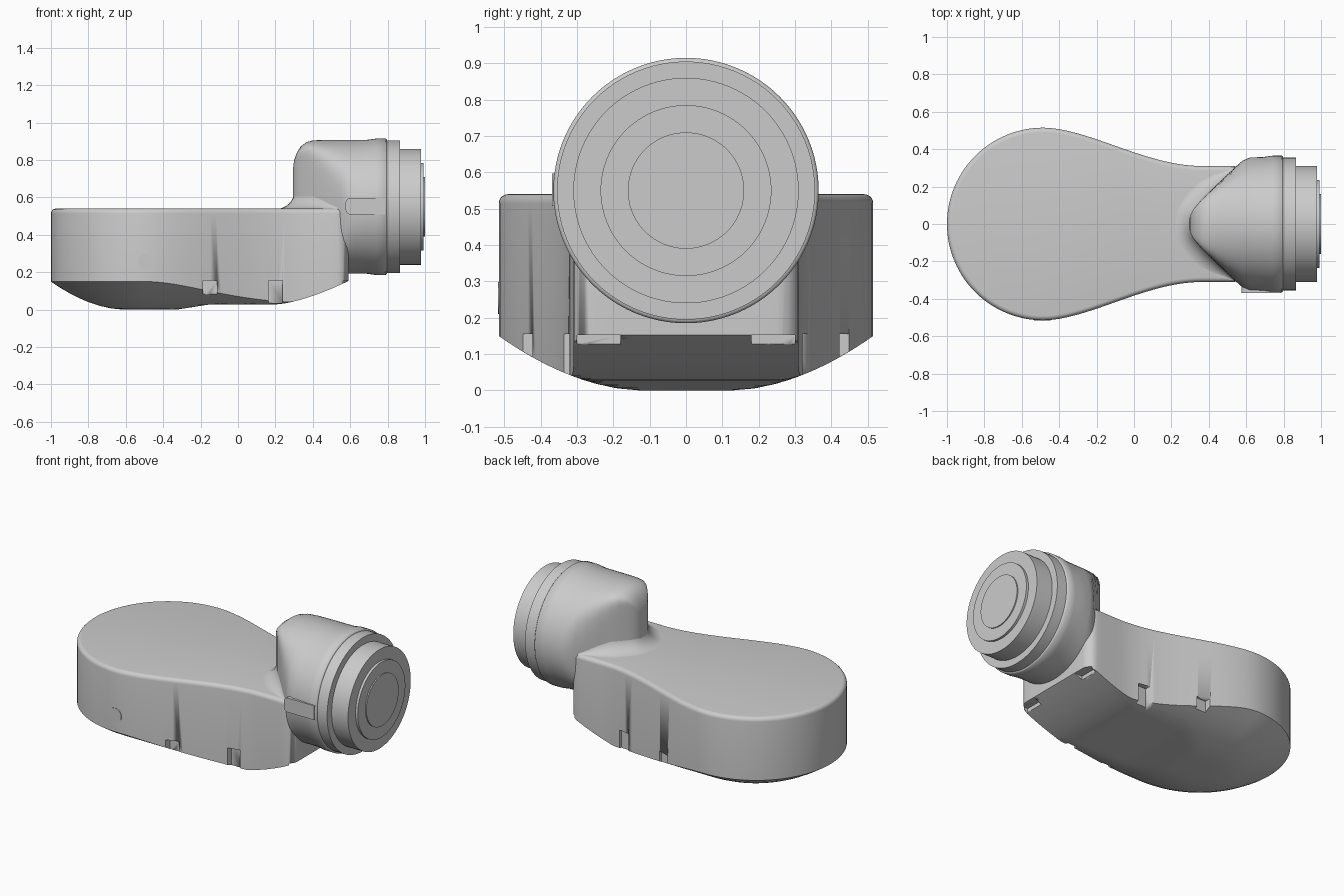
import bpy, bmesh
from math import sin, cos, pi, radians, sqrt
from mathutils import Vector

if "Cube" in bpy.data.objects:
    bpy.data.objects.remove(bpy.data.objects["Cube"])

grey = bpy.data.materials.new("light_grey")
grey.use_nodes = True
colour = (0.6, 0.6, 0.6, 1)
grey.diffuse_color = colour
grey.node_tree.nodes["Principled BSDF"].inputs["Base Color"].default_value = colour


def finish(name, bm, angle=35):
    bmesh.ops.remove_doubles(bm, verts=bm.verts, dist=0.0001)
    bmesh.ops.recalc_face_normals(bm, faces=bm.faces)
    mesh = bpy.data.meshes.new(name)
    bm.to_mesh(mesh)
    bm.free()
    mesh.materials.append(grey)
    mesh.shade_smooth()
    mesh.set_sharp_from_angle(angle=radians(angle))
    obj = bpy.data.objects.new(name, mesh)
    bpy.context.scene.collection.objects.link(obj)
    return obj


def loft(name, rings, closed=True, cap_start=True, cap_end=True, angle=35):
    """Skin a list of rings that all have the same number of points."""
    bm = bmesh.new()
    rows = [[bm.verts.new(p) for p in ring] for ring in rings]
    n = len(rows[0])
    for a, b in zip(rows, rows[1:]):
        for i in range(n if closed else n - 1):
            j = (i + 1) % n
            bm.faces.new((a[i], a[j], b[j], b[i]))
    if cap_start:
        bm.faces.new(rows[0])
    if cap_end:
        bm.faces.new(rows[-1])
    return finish(name, bm, angle)


def box(bm, lo, hi):
    lo, hi = Vector(lo), Vector(hi)
    verts = bmesh.ops.create_cube(bm, size=1)["verts"]
    for v in verts:
        v.co = Vector([(lo[k] + hi[k]) / 2 + v.co[k] * (hi[k] - lo[k]) for k in range(3)])


# Body plan: round rear bowl, waist tapering to a straight neck with rounded corners
BOWL_X, BOWL_R, NECK, END, TOP = -0.485, 0.515, 0.31, 0.59, 0.54


def half_width(x):
    t = min(1, max(0, (x - BOWL_X) / 0.85)) ** 0.92
    return NECK + (BOWL_R - NECK) * (1 - t * t * (3 - 2 * t))


def underside(x, y):
    r = sqrt(min(0, x - BOWL_X) ** 2 + y * y)
    dish = 0.15 * (max(0, r - 0.12) / 0.395) ** 1.85
    step = 0.028 * min(1, max(0, (x + 0.33) / 0.18))
    ramp = 0.125 * (max(0, x - 0.2) / 0.39) ** 1.5
    return max(dish, step + ramp)


half = [(BOWL_X - BOWL_R * cos(a), BOWL_R * sin(a))
        for a in [pi / 2 * i / 28 for i in range(28)]]
half += [(x, half_width(x)) for x in [BOWL_X + 1.015 * i / 36 for i in range(37)]]
corner = 0.06
half += [(END - corner + corner * sin(a), NECK - corner + corner * cos(a))
         for a in [pi / 2 * i / 6 for i in range(7)]]
half += [(END, y) for y in (0.17, 0.08, 0)]
plan = half + [(x, -y) for x, y in reversed(half[1:-1])]


def shrink(x, y, keep=1, inset=0):
    spine = Vector((min(0.4, max(BOWL_X, x)), 0))
    out = Vector((x, y)) - spine
    return spine + out * (keep - inset / out.length)


rings = []
for keep in (0, 0.12, 0.25, 0.38, 0.5, 0.6, 0.7, 0.8, 0.9, 1):
    flat = [shrink(x, y, keep) for x, y in plan]
    rings.append([(p.x, p.y, underside(p.x, p.y)) for p in flat])
round_r = 0.025
for i in range(6):
    a = pi / 2 * i / 5
    flat = [shrink(x, y, 1, round_r * (1 - cos(a))) for x, y in plan]
    rings.append([(p.x, p.y, TOP - round_r + round_r * sin(a)) for p in flat])
body = loft("body", rings, cap_start=False, angle=30)

# Notches cut into the lower edge of the body
bm = bmesh.new()
for side in (-1, 1):
    for x in (-0.15, 0.2):
        w = half_width(x)
        y0, y1 = sorted((side * (w - 0.03), side * (w + 0.1)))
        box(bm, (x - 0.037, y0, -0.1), (x + 0.037, y1, 0.155))
    box(bm, (0.535, side * 0.24 - 0.06, -0.1), (0.7, side * 0.24 + 0.06, 0.152))
cutter = finish("notch_cutter", bm)
cutter.hide_render = True
cut = body.modifiers.new("notches", "BOOLEAN")
cut.operation, cut.solver, cut.object = "DIFFERENCE", "EXACT", cutter
bpy.context.view_layer.objects.active = body
bpy.ops.object.modifier_apply(modifier=cut.name)
bpy.data.objects.remove(cutter)

# Head: cylinder along x whose back narrows to a rounded upright wedge
AXIS_Z = 0.55
stations = [(0.295, 0.21, 0.02), (0.3, 0.25, 0.045), (0.315, 0.29, 0.075), (0.335, 0.322, 0.1),
            (0.365, 0.345, 0.135), (0.4, 0.355, 0.17), (0.45, 0.357, 0.22), (0.5, 0.357, 0.272),
            (0.55, 0.357, 0.335), (0.58, 0.357, 0.4), (0.62, 0.357, 0.6), (0.69, 0.358, 2),
            (0.74, 0.365, 2), (0.79, 0.365, 2), (0.797, 0.358, 2)]


def section(x, r, limit=9, n=96):
    pts = []
    for i in range(n):
        a = 2 * pi * i / n
        y = r * cos(a)
        pts.append((x, y / (1 + abs(y / limit) ** 7) ** (1 / 7), AXIS_Z + r * sin(a)))
    return pts


loft("head_housing", [section(*s) for s in stations], angle=50)

# Front barrel: stepped rings ending in a small raised disc
steps = [(0.78, 0.355), (0.865, 0.355), (0.865, 0.31), (0.978, 0.31), (0.978, 0.235),
         (0.993, 0.235), (0.993, 0.16), (1, 0.16)]
loft("front_barrel", [section(x, r) for x, r in steps])

# Concave fillet where the head wedge rises from the body top
edge = [(x, w) for x, r, w in stations[1:8]] + [(0.535, 0.308)]
edge = [(x, -y) for x, y in reversed(edge)] + [(0.296, 0)] + edge
fillet = []
for k in range(9):
    row = []
    for i, (x, y) in enumerate(edge):
        before, after = edge[max(0, i - 1)], edge[min(len(edge) - 1, i + 1)]
        tangent = Vector((after[0] - before[0], after[1] - before[1])).normalized()
        r = 0.1 * min(1, max(0.02, (NECK - abs(y)) / 0.12))
        a = pi / 2 * k / 8
        d = r * (1 - cos(a)) - 0.006
        row.append((x - tangent.y * d, y + tangent.x * d, TOP - 0.002 + r * (1 - sin(a))))
    fillet.append(row)
loft("head_fillet", fillet, closed=False, cap_start=False, cap_end=False, angle=60)

# Raised tab on the front side of the head
bm = bmesh.new()
box(bm, (0.575, -0.369, 0.508), (0.785, -0.28, 0.597))
upright = [e for e in bm.edges if abs(e.verts[0].co.y - e.verts[1].co.y) > 0.01
           and e.verts[0].co.x < 0.6]
bmesh.ops.bevel(bm, geom=upright, offset=0.028, segments=5, profile=0.5, affect="EDGES")
finish("side_tab", bm)

# Round button on the front wall of the body
button = [[(-0.49 + 0.044 * cos(2 * pi * i / 32), y, 0.255 + 0.044 * sin(2 * pi * i / 32))
           for i in range(32)] for y in (-0.5, -0.517)]
loft("round_button", button)
